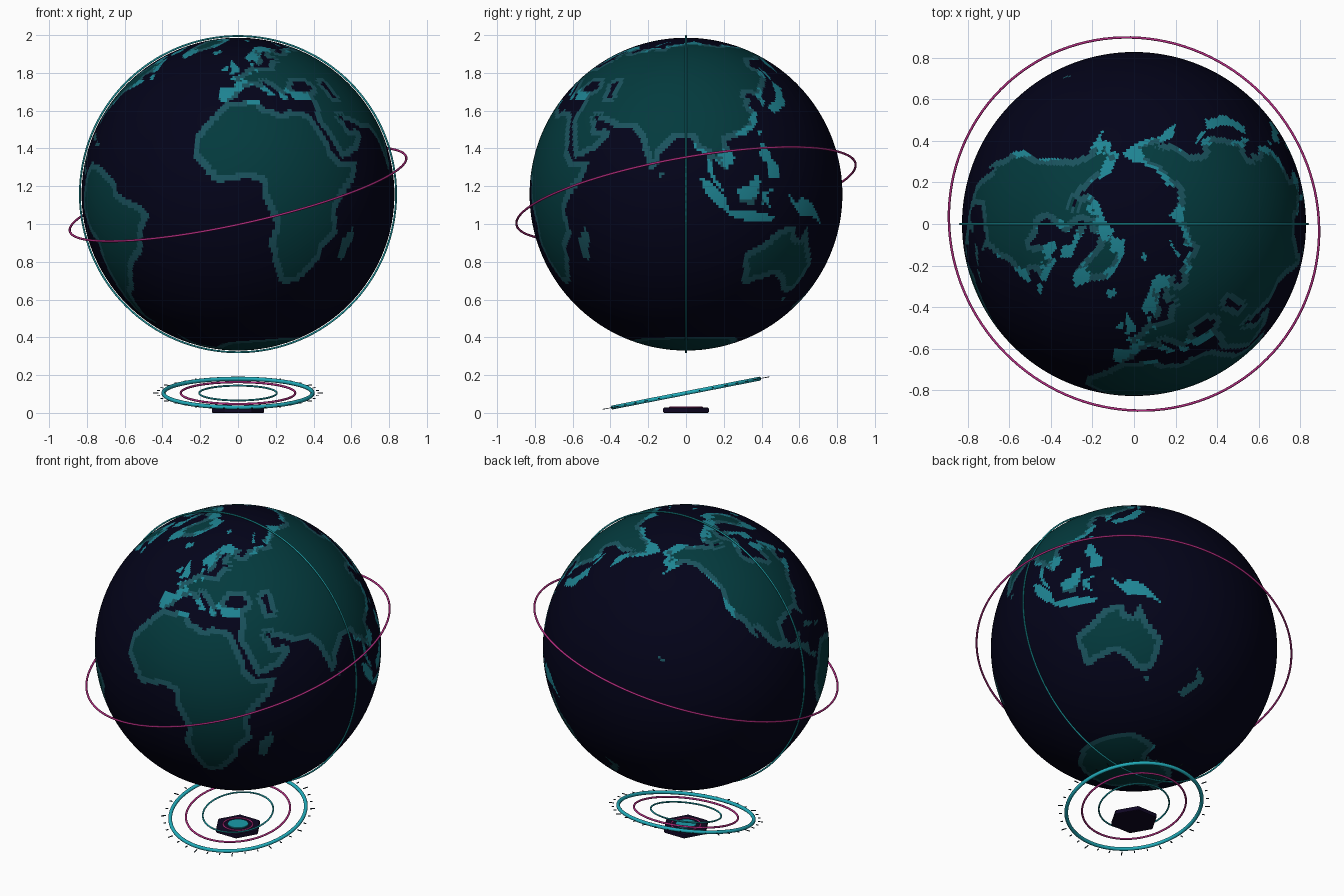
import bpy
import bmesh
import math
from mathutils import Matrix, Vector

if "Cube" in bpy.data.objects:
    bpy.data.objects.remove(bpy.data.objects["Cube"], do_unlink=True)

def material(name, *rgb):
    mat = bpy.data.materials.new(name)
    mat.use_nodes = True
    mat.diffuse_color = (*rgb, 1)
    shader = next(n for n in mat.node_tree.nodes if n.type == "BSDF_PRINCIPLED")
    shader.inputs["Base Color"].default_value = (*rgb, 1)
    return mat

ocean_navy = material("ocean navy", .001, .001, .01)
land_green = material("land green", .001, .042, .047)
coast_grey = material("coast grey teal", .01, .085, .11)
coast_bright = material("coast bright teal", .013, .23, .29)
ring_teal = material("ring teal", .015, .42, .5)
meridian_teal = material("meridian teal", .012, .33, .37)
emitter_teal = material("emitter teal", .01, .33, .4)
ring_magenta = material("ring magenta", .45, .025, .22)
plate_purple = material("plate purple", .005, .002, .017)
tick_navy = material("tick navy", .008, .022, .035)

CENTRE = Vector((0, 0, 1.158))
RADIUS = 0.828
COLUMNS, ROWS = 360, 180
is_land = [[False] * COLUMNS for _ in range(ROWS)]

def paint(name, outline, land=True):
    """Fill a longitude/latitude outline into the land mask, row by row."""
    for row in range(ROWS):
        lat = row - 89.5
        cuts = []
        for (x1, y1), (x2, y2) in zip(outline, outline[1:] + outline[:1]):
            if (y1 > lat) != (y2 > lat):
                cuts.append(x1 + (lat - y1) * (x2 - x1) / (y2 - y1))
        cuts.sort()
        for start, end in zip(cuts[::2], cuts[1::2]):
            for column in range(round(start + 180), round(end + 180)):
                is_land[row][column % COLUMNS] = land

# Continents
paint("africa", [
    (-6, 36), (10, 37), (11, 34), (20, 31), (22, 33), (32, 31), (33, 29), (37, 21), (39, 15), (43, 12), (51, 12),
    (48, 5), (41, -2), (39, -6), (41, -15), (35, -20), (35, -24), (31, -30), (27, -34), (20, -35), (18, -33),
    (15, -27), (12, -18), (14, -11), (9, -1), (9, 4), (4, 6), (-8, 4), (-13, 9), (-17, 14), (-17, 22),
    (-13, 28), (-9, 32)])
paint("europe", [
    (-9, 37), (-9, 43), (-2, 43), (-1, 46), (-5, 48), (2, 50), (5, 53), (8, 54), (8, 57), (11, 57), (10, 54),
    (20, 54), (21, 57), (24, 59), (30, 60), (22, 60), (21, 63), (25, 65), (22, 66), (17, 61), (18, 59), (16, 56),
    (13, 55), (11, 59), (7, 58), (5, 61), (12, 66), (18, 70), (26, 71), (33, 69), (41, 67), (33, 66), (38, 64),
    (44, 66), (44, 68), (60, 69), (60, 25), (56, 27), (51, 28), (49, 30), (36, 32), (36, 37), (27, 37), (26, 40),
    (23, 40), (24, 38), (22, 36), (20, 39), (19, 42), (13, 46), (13, 44), (18, 40), (16, 38), (12, 42), (8, 44),
    (3, 43), (0, 39), (-2, 37), (-6, 36)])
paint("arabia", [
    (35, 32), (35, 28), (39, 21), (43, 13), (52, 16), (59, 22), (56, 25), (51, 24), (50, 27), (48, 30), (40, 34)])
paint("asia", [
    (60, 69), (68, 68), (67, 72), (80, 73), (104, 78), (113, 74), (130, 71), (140, 73), (160, 70), (180, 69),
    (190, 66), (179, 62), (171, 60), (163, 58), (162, 55), (157, 51), (156, 57), (163, 61), (155, 59), (142, 59),
    (135, 55), (141, 52), (140, 48), (133, 43), (128, 39), (129, 36), (126, 34), (125, 39), (121, 40), (118, 39),
    (122, 37), (119, 35), (122, 31), (120, 26), (114, 22), (108, 21), (106, 19), (109, 13), (105, 9), (100, 13),
    (100, 8), (104, 1), (101, 3), (98, 9), (98, 15), (94, 16), (92, 21), (87, 21), (80, 15), (80, 12), (77, 8),
    (73, 17), (72, 21), (67, 25), (60, 25)])
paint("northern north america", [
    (-168, 66), (-156, 71), (-128, 70), (-108, 68), (-94, 72), (-82, 67), (-87, 64), (-94, 60), (-92, 57),
    (-82, 55), (-79, 51), (-77, 57), (-78, 62), (-73, 62), (-69, 59), (-65, 60), (-56, 52), (-66, 50), (-65, 47),
    (-124, 47), (-130, 54), (-137, 59), (-146, 61), (-152, 59), (-164, 54), (-158, 58), (-165, 61), (-161, 64),
    (-166, 64)])
paint("southern north america", [
    (-124, 48), (-65, 48), (-60, 46), (-66, 43), (-70, 42), (-74, 40), (-76, 36), (-81, 31), (-80, 25), (-84, 30),
    (-90, 29), (-97, 27), (-97, 22), (-95, 18), (-91, 18), (-90, 21), (-87, 21), (-88, 16), (-83, 15), (-83, 10),
    (-77, 9), (-80, 7), (-85, 10), (-87, 13), (-94, 16), (-105, 20), (-109, 26), (-113, 31), (-110, 23),
    (-115, 29), (-117, 33), (-121, 35), (-124, 40)])
paint("south america", [
    (-77, 8), (-72, 12), (-62, 10), (-52, 5), (-50, 0), (-44, -2), (-37, -5), (-35, -8), (-39, -14), (-41, -22),
    (-48, -26), (-54, -34), (-57, -38), (-62, -39), (-69, -51), (-66, -55), (-72, -54), (-75, -48), (-73, -38),
    (-70, -18), (-76, -14), (-81, -5), (-80, 0), (-78, 4)])
paint("australia", [
    (114, -22), (122, -18), (126, -14), (131, -12), (136, -12), (136, -15), (140, -17), (142, -11), (146, -19),
    (153, -26), (150, -37), (146, -39), (140, -38), (137, -34), (131, -31), (124, -33), (118, -35), (115, -34)])
paint("antarctica", [
    (-180, -90), (-180, -79), (-150, -77), (-100, -73), (-75, -73), (-58, -63), (-62, -74), (-40, -78), (-10, -71),
    (50, -67), (90, -66), (140, -66), (170, -72), (163, -78), (180, -79), (180, -90)])

# Islands
paint("greenland", [
    (-73, 78), (-60, 82), (-30, 84), (-18, 80), (-24, 70), (-38, 65), (-43, 60), (-50, 62), (-54, 68), (-58, 75)])
paint("baffin", [(-65, 62), (-73, 64), (-72, 68), (-88, 71), (-88, 74), (-80, 73), (-62, 66)])
paint("arctic west", [(-125, 72), (-117, 69), (-97, 69), (-92, 74), (-95, 77), (-120, 77)])
paint("arctic north", [(-120, 76), (-80, 75), (-62, 82), (-75, 83), (-92, 81), (-115, 78)])
paint("svalbard", [(11, 79), (16, 77), (22, 78), (20, 80)])
paint("barents", [(52, 71), (57, 71), (58, 74), (68, 77), (60, 76)])
paint("iceland", [(-24, 65), (-18, 63), (-14, 65), (-16, 67)])
paint("britain", [(-5, 50), (1, 51), (1, 53), (-2, 57), (-5, 59), (-5, 55), (-4, 52)])
paint("ireland", [(-10, 52), (-6, 52), (-6, 55), (-9, 54)])
paint("newfoundland", [(-59, 48), (-53, 47), (-56, 51)])
paint("cuba", [(-85, 22), (-80, 23), (-74, 20), (-78, 20)])
paint("hispaniola", [(-74, 18), (-73, 20), (-68, 18)])
paint("madagascar", [(49, -12), (50, -16), (47, -25), (44, -24), (44, -17)])
paint("ceylon", [(80, 9), (82, 7), (80, 6)])
paint("japan", [(129, 34), (131, 31), (141, 35), (143, 40), (146, 43), (142, 46), (139, 41), (136, 37)])
paint("sakhalin", [(142, 46), (144, 49), (143, 54), (142, 53)])
paint("formosa", [(120, 23), (121, 22), (122, 25)])
paint("philippines", [(120, 19), (123, 18), (124, 14), (127, 10), (127, 6), (122, 6), (122, 11), (119, 14)])
paint("sumatra", [(95, 6), (99, 5), (105, -2), (106, -6), (102, -5), (97, 1)])
paint("java", [(105, -6), (114, -6), (125, -8), (124, -10), (114, -10), (106, -8)])
paint("borneo", [(109, 2), (113, 3), (117, 7), (119, 5), (116, -4), (110, -3)])
paint("sulawesi", [(119, -5), (119, 1), (125, 2), (121, 0), (123, -5), (120, -3)])
paint("new guinea", [(131, 0), (135, -3), (138, -1), (145, -4), (151, -11), (144, -8), (138, -8), (133, -4)])
paint("tasmania", [(145, -41), (148, -41), (147, -44)])
paint("new zealand", [(172, -34), (179, -38), (176, -41), (171, -47), (166, -46), (171, -41), (174, -39)])
paint("hawaii", [(-157, 21), (-154, 20), (-156, 18)])

# Inland seas
paint("black sea", [(28, 43), (31, 46), (37, 46), (41, 42), (36, 41), (29, 41)], land=False)
paint("caspian sea", [(48, 45), (52, 46), (52, 41), (53, 38), (50, 38), (50, 41)], land=False)

def ocean_count(row, column, reach):
    """How many of eight points at this many degrees away are ocean."""
    stretch = math.cos(math.radians(row - 89.5))
    count = 0
    for step in range(8):
        angle = step * math.pi / 4
        near_row = min(max(round(row + reach * math.sin(angle)), 0), ROWS - 1)
        near_column = round(column + reach * math.cos(angle) / stretch) % COLUMNS
        count += not is_land[near_row][near_column]
    return count

def colour_index(row, column):
    """Ocean, inland, plain coast, or bright islands and headlands."""
    if not is_land[row][column]:
        return 0
    lat, lon = row - 89.5, column - 179.5
    broken_region = lat > 35 or (lon > 92 and lat > -12) or lon > 165 > lat + 225
    if broken_region and ocean_count(row, column, 5) >= 4:
        return 3
    return 2 if ocean_count(row, column, 2.2) else 1

def mesh_object(name, bm, location, *mats):
    mesh = bpy.data.meshes.new(name)
    bm.to_mesh(mesh)
    bm.free()
    for mat in mats:
        mesh.materials.append(mat)
    obj = bpy.data.objects.new(name, mesh)
    obj.location = location
    bpy.context.collection.objects.link(obj)
    return obj

def ring(name, radius, tube, mat, centre, normal):
    turn = Vector(normal).to_track_quat("Z", "Y").to_euler()
    bpy.ops.mesh.primitive_torus_add(major_radius=radius, minor_radius=tube, major_segments=128, minor_segments=10,
                                     location=centre, rotation=turn)
    bpy.ops.object.shade_smooth()
    bpy.context.object.name = name
    bpy.context.object.data.materials.append(mat)

def disc(name, sides, radius, low, high, mat):
    bpy.ops.mesh.primitive_cylinder_add(vertices=sides, radius=radius, depth=high - low,
                                        location=(0, 0, (low + high) / 2), rotation=(0, 0, math.pi / 2))
    bpy.context.object.name = name
    bpy.context.object.data.materials.append(mat)
    return bpy.context.object

# Globe
bm = bmesh.new()
bmesh.ops.create_uvsphere(bm, u_segments=COLUMNS, v_segments=ROWS, radius=RADIUS)
for face in bm.faces:
    face.smooth = True
    point = face.calc_center_median().normalized()
    lon, lat = math.degrees(math.atan2(point.x, -point.y)), math.degrees(math.asin(point.z))
    face.material_index = colour_index(int(lat + 90), int(lon + 180) % COLUMNS)
mesh_object("globe", bm, CENTRE, ocean_navy, land_green, coast_grey, coast_bright)

# Rings around the globe
ring("meridian_ring", .837, .005, meridian_teal, CENTRE, (0, 1, 0))
ring("orbit_ring", .912, .006, ring_magenta, CENTRE, (-.22, -.18, 1))

# Tilted dial under the globe
TILT = 0.193
DIAL = Vector((0, 0, .105))
dial_normal = (0, -math.sin(TILT), math.cos(TILT))
ring("dial_outer_ring", .395, .011, ring_teal, DIAL, dial_normal)
ring("dial_middle_ring", .303, .006, ring_magenta, DIAL, dial_normal)
ring("dial_inner_ring", .205, .005, meridian_teal, DIAL, dial_normal)
bm = bmesh.new()
for i in range(36):
    length = .016 if i % 3 else .03
    place = Matrix.Rotation(math.tau * i / 36, 4, "Z") @ Matrix.Translation((.42 + length / 2, 0, 0))
    bmesh.ops.create_cube(bm, size=1, matrix=place @ Matrix.Diagonal((length, .005, .004, 1)))
mesh_object("dial_ticks", bm, DIAL, tick_navy).rotation_euler.x = TILT

# Hexagonal base with its emitter
base = disc("base_plate", 6, .14, 0, .028, plate_purple)
bevel = base.modifiers.new("bevel", "BEVEL")
bevel.width, bevel.segments = .006, 2
disc("emitter_disc", 32, .06, .026, .034, emitter_teal)
ring("emitter_ring", .085, .005, ring_magenta, (0, 0, .029), (0, 0, 1))
